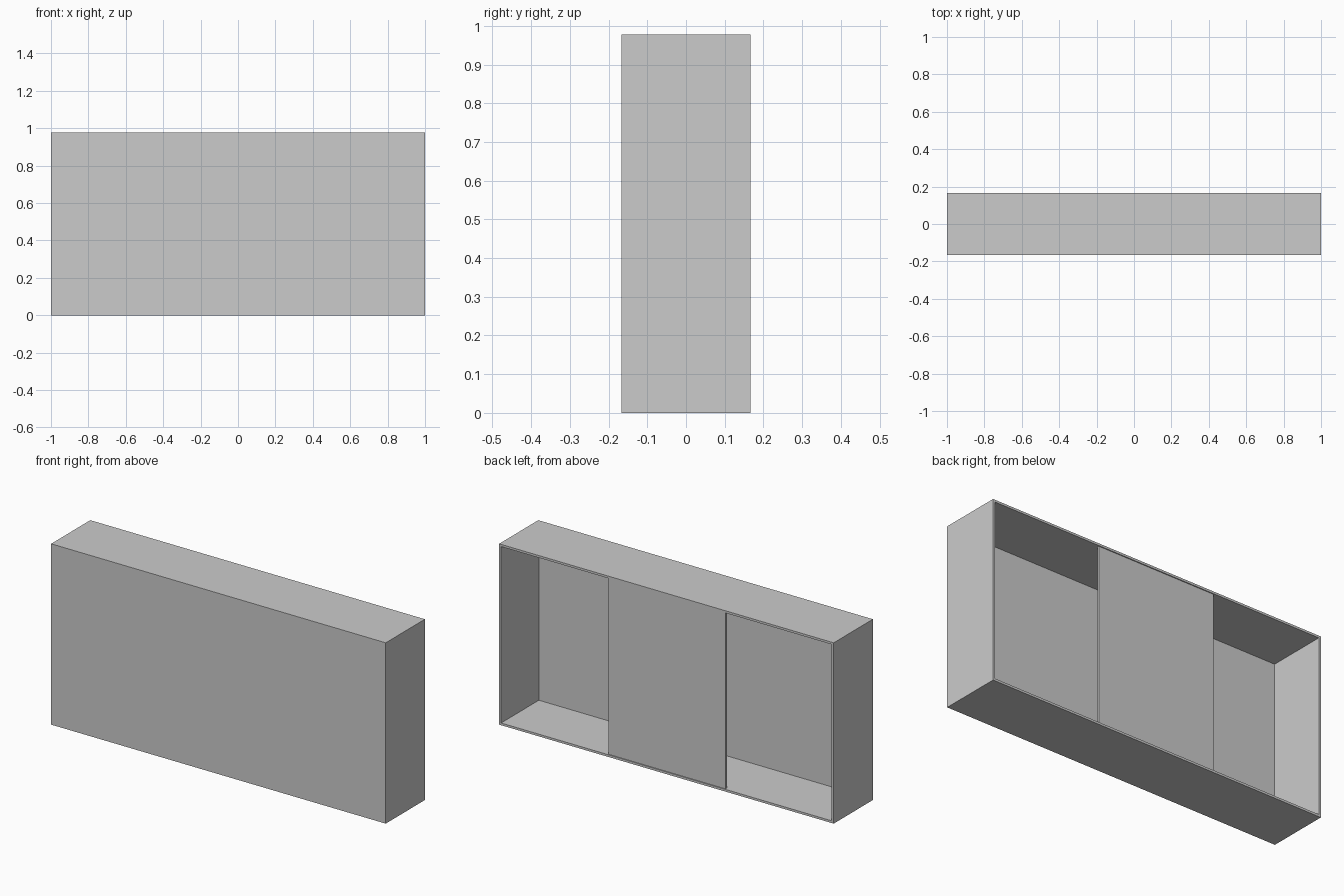
import bpy
from mathutils import Vector

cube = bpy.data.objects.get("Cube")
if cube:
    bpy.data.objects.remove(cube, do_unlink=True)

# One grey finish
GREY = (0.6, 0.6, 0.6, 1.0)
grey = bpy.data.materials.new("light_grey")
grey.use_nodes = True
grey.diffuse_color = GREY
grey.node_tree.nodes["Principled BSDF"].inputs["Base Color"].default_value = GREY

# Overall half width, half depth, height and board thickness
W, D, H, T = 1.0, 0.167, 0.977, 0.012


def board(name, low, high):
    """Flat board between two opposite corners."""
    low, high = Vector(low), Vector(high)
    bpy.ops.mesh.primitive_cube_add(size=1, location=(low + high) / 2)
    obj = bpy.context.object
    obj.name = name
    obj.scale = high - low
    bpy.ops.object.transform_apply(location=False, rotation=False, scale=True)
    obj.data.materials.append(grey)
    return obj


# Carcass, open at the back
board("bottom_board", (-W, -D, 0), (W, D, T))
board("top_board", (-W, -D, H - T), (W, D, H))
board("left_side", (W - T, -D, T), (W, D, H - T))
board("right_side", (-W, -D, T), (T - W, D, H - T))
board("front_panel", (T - W, -D, T), (W - T, T - D, H - T))

# Middle sliding door, set just inside the open back
RECESS = 0.005
board("sliding_door", (-0.35, D - RECESS - T, T), (0.35, D - RECESS, H - T))
